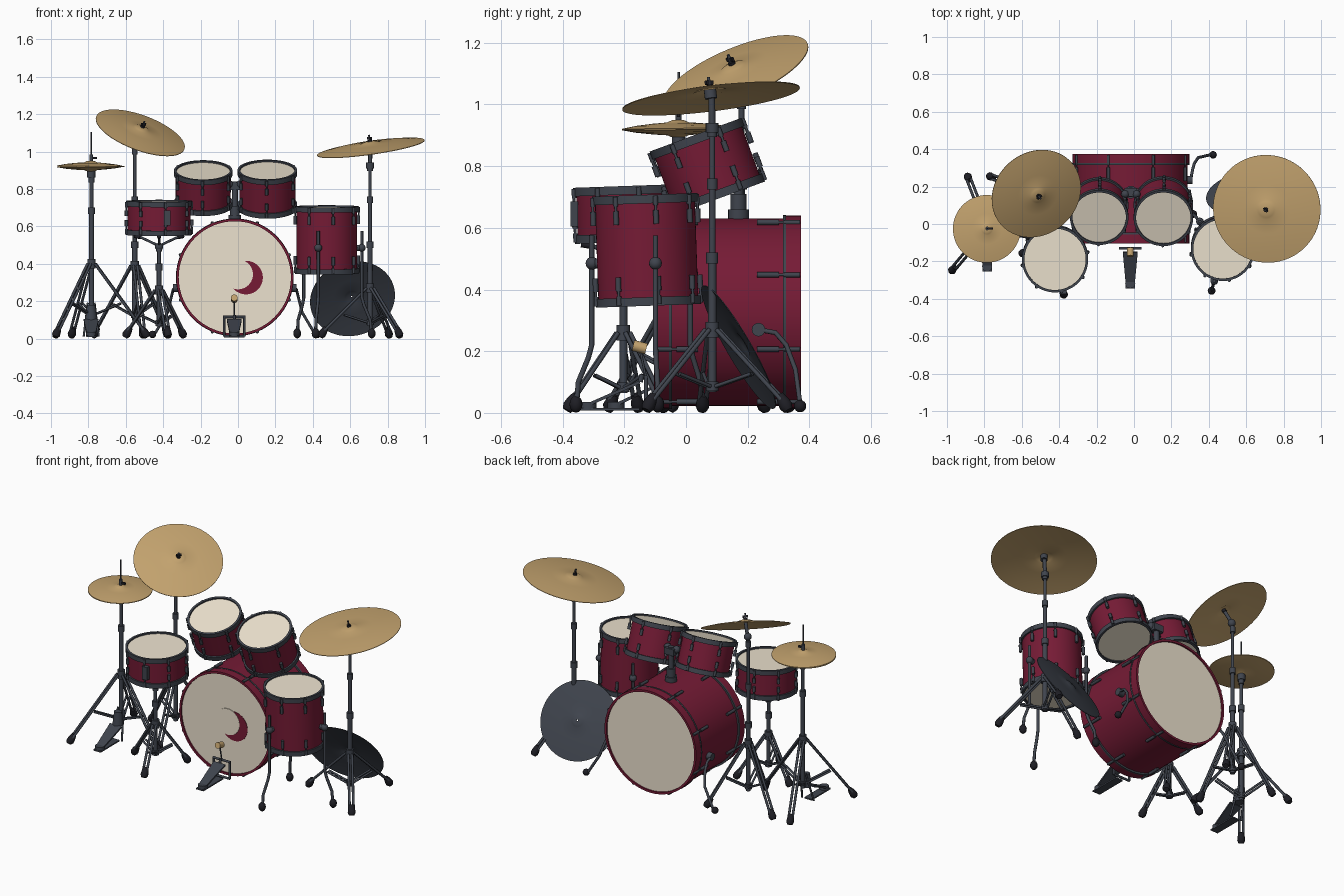
import bpy, bmesh, math
from mathutils import Vector, Matrix

if "Cube" in bpy.data.objects:
    bpy.data.objects.remove(bpy.data.objects["Cube"])

def mat(name, c):
    m = bpy.data.materials.new(name)
    m.diffuse_color = (*c, 1)
    m.use_nodes = True
    m.node_tree.nodes["Principled BSDF"].inputs["Base Color"].default_value = m.diffuse_color
    return m

RED = mat("red_shell", (.18, .011, .036))
SKIN = mat("drum_skin", (.84, .76, .62))
BRASS = mat("brass", (.54, .36, .155))
METAL = mat("dark_metal", (.05, .058, .075))
RUBBER = mat("rubber", (.013, .013, .018))
I = Matrix.Identity(4)

def frame(origin, normal):
    q = Vector(normal).normalized().to_track_quat('Z', 'Y')
    return Matrix.Translation(origin) @ q.to_matrix().to_4x4()

def add(name, data, m, mw):
    ob = bpy.data.objects.new(name, data)
    data.materials.append(m)
    ob.matrix_world = mw
    bpy.context.collection.objects.link(ob)
    return ob

def finish(name, bm, m, mw):
    bmesh.ops.remove_doubles(bm, verts=bm.verts, dist=1e-5)
    bmesh.ops.recalc_face_normals(bm, faces=bm.faces)
    for f in bm.faces:
        f.smooth = True
    for e in bm.edges:
        e.smooth = e.calc_face_angle(0) < .6
    me = bpy.data.meshes.new(name)
    bm.to_mesh(me)
    bm.free()
    return add(name, me, m, mw)

def lathe(name, prof, m, mw=I, closed=False, n=48):
    bm = bmesh.new()
    vs = [bm.verts.new((r, 0, z)) for r, z in prof]
    es = [bm.edges.new(p) for p in zip(vs, vs[1:])]
    if closed:
        es.append(bm.edges.new((vs[-1], vs[0])))
    bmesh.ops.spin(bm, geom=vs + es, cent=(0, 0, 0), axis=(0, 0, 1), angle=math.tau, steps=n)
    return finish(name, bm, m, mw)

def rod(name, z0, z1, r, m, mw=I, n=16):
    return lathe(name, [(0, z0), (r, z0), (r, z1), (0, z1)], m, mw, n=n)

def tubes(name, paths, r, m, mw=I):
    cu = bpy.data.curves.new(name, 'CURVE')
    cu.dimensions = '3D'
    cu.bevel_depth, cu.bevel_resolution, cu.use_fill_caps = r, 2, True
    for pts in paths:
        s = cu.splines.new('POLY')
        s.points.add(len(pts) - 1)
        for p, co in zip(s.points, pts):
            p.co = (*co, 1)
    return add(name, cu, m, mw)

def box(name, size, loc, m, mw=I):
    bm = bmesh.new()
    bmesh.ops.create_cube(bm, size=1, matrix=Matrix.Translation(loc) @ Matrix.Diagonal((*size, 1)))
    return finish(name, bm, m, mw)

def ball(name, loc, r, m, sz=1):
    prof = [(r * math.sin(i * math.pi / 8), -r * sz * math.cos(i * math.pi / 8)) for i in range(9)]
    return lathe(name, prof, m, Matrix.Translation(loc), n=16)

# one drum: local origin at the top rim, body runs down local -z
def drum(name, top, normal, r, h, lugs, lug_len, hoop=METAL, hw=.028, a0=0.0):
    mw = frame(top, normal)
    lathe(name + "_shell", [(r, -h + .01), (r, -.01)], RED, mw, n=64)
    for tag, s, z in (("top", -1, 0), ("bottom", 1, -h)):
        lathe(f"{name}_{tag}_head", [(0, z + s * .009), (r, z + s * .009)], SKIN, mw, n=64)
        lathe(f"{name}_{tag}_hoop", [(r - .004, z), (r + .009, z), (r + .009, z + s * hw), (r - .004, z + s * hw)],
              hoop, mw, True, 64)
    lug, ten, claw = [], [], []
    for i in range(lugs):
        a = a0 + math.tau * i / lugs
        P = lambda z, d=.011: ((r + d) * math.cos(a), (r + d) * math.sin(a), z)
        for z, s in ((0, -1), (-h, 1)):
            end = z + s * (hw + .022)
            ten.append([P(z + s * .008, .012), P(end)])
            lug.append([P(end), P(end + s * lug_len)])
            claw.append([P(z + s * .004, .010), P(z + s * (hw + .006), .010)])
    tubes(name + "_lugs", lug, .009, METAL, mw)
    tubes(name + "_tension_rods", ten, .0045, METAL, mw)
    tubes(name + "_claws", claw, .008, METAL, mw)
    return mw

BX, BZ = -.017, .327
bass = drum("bass_drum", (BX, -.103, BZ), (0, -1, 0), .304, .476, 8, .07, RED, .05, math.pi / 8)
for z in (-.053, -.423):
    lathe("bass_drum_band", [(.303, z - .005), (.315, z - .005), (.315, z + .005), (.303, z + .005)], METAL, bass, True, 64)
drum("left_tom", (-.186, .034, .90), (0, -.345, .94), .147, .204, 6, .035, a0=.5)
drum("right_tom", (.157, .031, .902), (0, -.345, .94), .150, .220, 6, .035, a0=.5)
drum("snare_drum", (-.422, -.189, .736), (0, -.035, 1), .168, .182, 8, .03, a0=.2)
drum("floor_tom", (.475, -.134, .707), (0, -.035, 1), .162, .36, 8, .045, a0=.2)

# plain round patches on the bass head
rod("red_head_patch", 0, .002, .09, RED, frame((.043, -.096, .326), (0, -1, 0)), 40)
rod("pale_head_patch", 0, .004, .08, SKIN, frame((0, -.096, .343), (0, -1, 0)), 40)

# snare strainer
box("snare_strainer", (.035, .024, .08), (-.378, -.362, .645), METAL)

# bass drum spurs, both sides
for s in (-1, 1):
    X = lambda d: BX + s * d
    rod("spur_bracket", -.005, .035, .022, METAL, frame((X(.295), .235, .27), (s, 0, 0)))
    tubes("spur_leg", [[(X(.32), .235, .27), (X(.33), .29, .26), (X(.34), .325, .22),
                        (X(.36), .355, .14), (X(.425), .37, .03)]], .008, METAL)
    ball("spur_foot", (X(.44), .37, .022), .02, RUBBER)

# tom holder
PX, PY = BX, .17
T = Matrix.Translation((PX, PY, 0))
rod("tom_post_base", .625, .66, .034, METAL, T)
rod("tom_post_collar", .66, .71, .026, METAL, T)
rod("tom_post", .70, .84, .016, METAL, T)
box("tom_holder_block", (.065, .045, .04), (PX, PY, .815), METAL)
for s in (-1, 1):
    tubes("tom_arm", [[(PX + s * .02, PY, .82), (PX + s * .035, PY - .03, .83), (PX + s * .075, .11, .80)]], .010, METAL)
    ball("tom_arm_joint", (PX + s * .03, PY - .01, .825), .022, METAL)
    box("tom_bracket", (.03, .04, .06), (PX + s * .055, .115, .80), METAL)

# floor tom legs
for deg in (255, 132, 8):
    a = math.radians(deg)
    P = lambda d, z: (.477 + d * math.cos(a), -.125 + d * math.sin(a), z)
    tubes("floor_tom_leg", [[P(.187, .575), P(.187, .22), P(.198, .18), P(.232, .10), P(.238, .03)]], .0085, METAL)
    ball("floor_tom_foot", P(.24, .028), .021, RUBBER, 1.3)
    ball("floor_tom_leg_clamp", P(.186, .485), .021, METAL)
    tubes("floor_tom_leg_bracket", [[P(.16, .485), P(.19, .485)]], .016, METAL)

# cymbal: local z = 0 at the edge plane
def cymbal(name, loc, normal, R, rise, m=BRASS, n=64):
    up = [(R, 0), (.75 * R, .32 * rise), (.45 * R, .55 * rise), (.19 * R, .68 * rise),
          (.15 * R, .82 * rise), (.09 * R, .96 * rise), (.02 * R, rise)]
    mw = frame(loc, normal)
    lathe(name, up + [(r, z - .003) for r, z in reversed(up)], m, mw, True, n)
    return mw

def topper(name, mw, rise):
    rod(name + "_felt", rise - .02, rise + .008, .012, RUBBER, mw)
    rod(name + "_bolt", rise - .06, rise + .035, .005, METAL, mw)
    box(name + "_wing_nut", (.03, .009, .013), (0, 0, rise + .017), RUBBER, mw)

crash = cymbal("crash_cymbal", (-.522, .162, 1.101), (.325, -.37, .87), .2515, .034)
ride = cymbal("ride_cymbal", (.71, .081, 1.021), (-.14, -.122, .983), .290, .034)
topper("crash", crash, .034)
topper("ride", ride, .034)
cymbal("floor_cymbal", (.612, .172, .214), (-.17, .853, .495), .23, .025, METAL)
cymbal("hihat_top_cymbal", (-.787, -.026, .923), (.01, -.01, 1), .181, .028)
cymbal("hihat_bottom_cymbal", (-.787, -.026, .918), (.01, .01, -1), .181, .026)

# tripod stand: double-strip legs, braces, rubber feet, stepped pole
def stand(name, x, y, apex, reach, angles, steps):
    legs, braces = [], []
    for deg in angles:
        a = math.radians(deg)
        c, s = math.cos(a), math.sin(a)
        P = lambda d, z, o=0: (x + d * c - o * s, y + d * s + o * c, z)
        for o in (-.011, .011):
            legs.append([P(.02, apex, o), P(reach, .035, o)])
            braces.append([P(.015, apex * .32, o), P(reach * .55, apex * .47, o)])
        lathe(name + "_foot", [(0, -.02), (.015, -.02), (.022, -.005), (.02, .015), (.013, .04), (0, .04)],
              RUBBER, frame(P(reach + .003, .025), (-c * .5, -s * .5, .8)), n=14)
    tubes(name + "_legs", legs, .0075, METAL)
    tubes(name + "_braces", braces, .006, METAL)
    M = Matrix.Translation((x, y, 0))
    rod(name + "_upper_collar", apex - .025, apex + .025, .022, METAL, M)
    rod(name + "_lower_collar", apex * .32 - .015, apex * .32 + .015, .02, METAL, M)
    z = apex * .25
    for top, r in steps:
        rod(name + "_pole", z, top, r, METAL, M)
        rod(name + "_pole_clamp", top - .035, top, r + .006, METAL, M)
        z = top - .01

stand("ride_stand", .706, .085, .27, .255, (67, 187, 307), ((.52, .0135), (.76, .011), (.93, .009)))
stand("crash_stand", -.552, .18, .39, .226, (41, 161, 281), ((.52, .0135), (.76, .011), (1.02, .009)))
stand("hihat_stand", -.783, -.022, .40, .29, (111, 230, 350), ((.70, .013), (.87, .010)))
stand("snare_stand", -.422, -.203, .26, .176, (45, 165, 285), ((.40, .0125), (.50, .010)))

# cymbal tilters
rod("ride_tilter_base", .91, .94, .021, METAL, Matrix.Translation((.706, .085, 0)))
tubes("ride_tilter", [[(.706, .085, .92), (.708, .083, 1.03)]], .011, METAL)
rod("ride_cup", -.03, .0, .02, METAL, ride @ Matrix.Translation((0, 0, .028)))
tubes("crash_tilter", [[(-.552, .18, 1.0), (-.545, .178, 1.05), crash @ Vector((0, 0, .02))]], .010, METAL)
ball("crash_tilter_joint", (-.547, .178, 1.045), .022, METAL)

# hi-hat rod, seat and clutch
H = Matrix.Translation((-.785, -.024, 0))
rod("hihat_pull_rod", .15, 1.105, .004, METAL, H)
rod("hihat_seat", .86, .895, .022, METAL, H)
rod("hihat_clutch", .945, .985, .010, METAL, H)
box("hihat_clutch_screw", (.035, .01, .012), (.014, 0, .965), RUBBER, H)

# snare basket
arms, grips = [], []
for deg in (30, 150, 270):
    c, s = math.cos(math.radians(deg)), math.sin(math.radians(deg))
    P = lambda d, z: (-.422 + d * c, -.19 + d * s, z)
    arms.append([P(0, .495), P(.06, .52), P(.11, .54), P(.145, .545)])
    grips.append([P(.115, .541), P(.15, .547)])
tubes("snare_basket_arms", arms, .007, METAL)
tubes("snare_basket_grips", grips, .010, RUBBER)
ball("snare_basket_joint", (-.422, -.2, .49), .022, METAL)

# foot pedal board with base and rounded heel
def pedal(name, x, heel, toe):
    box(name + "_base", (.05, toe - heel, .008), (x, (toe + heel) / 2, .012), METAL)
    rod(name + "_heel", .01, .035, .027, METAL, Matrix.Translation((x, heel + .028, 0)), 20)
    a, b = Vector((x, heel + .035, .03)), Vector((x, toe, .10))
    L = (b - a).length
    ob = box(name + "_board", (1, 1, 1), (0, 0, .5), METAL, frame(a, b - a))
    for v in ob.data.vertices:
        t = v.co.z
        v.co = (v.co.x * (.05 + .03 * t), v.co.y * .01, t * L)

pedal("bass_pedal", -.02, -.345, -.15)
pedal("hihat_pedal", -.785, -.255, -.07)
posts = [[(-.02 + s * .054, -.13, .01), (-.02 + s * .054, -.13, .115)] for s in (-1, 1)]
tubes("bass_pedal_frame", posts + [[(-.08, -.13, .115), (.04, -.13, .115)], [(-.075, -.13, .012), (.035, -.13, .012)]], .007, METAL)
tubes("bass_pedal_chain", [[(-.02, -.148, .10), (-.02, -.143, .125)]], .008, METAL)
tubes("beater_rod", [[(-.02, -.13, .115), (-.02, -.152, .22)]], .004, METAL)
rod("beater_head", -.022, .022, .018, BRASS, frame((-.02, -.15, .213), (0, -1, .25)), 20)
lathe("hihat_pedal_link", [(0, .10), (.032, .10), (.022, .18), (0, .18)], METAL, Matrix.Translation((-.785, -.05, 0)), n=16)
tubes("hihat_pedal_frame", [[(-.785 + s * .04, -.07, .012), (-.785 + s * .018, -.022, .19)] for s in (-1, 1)], .006, METAL)
